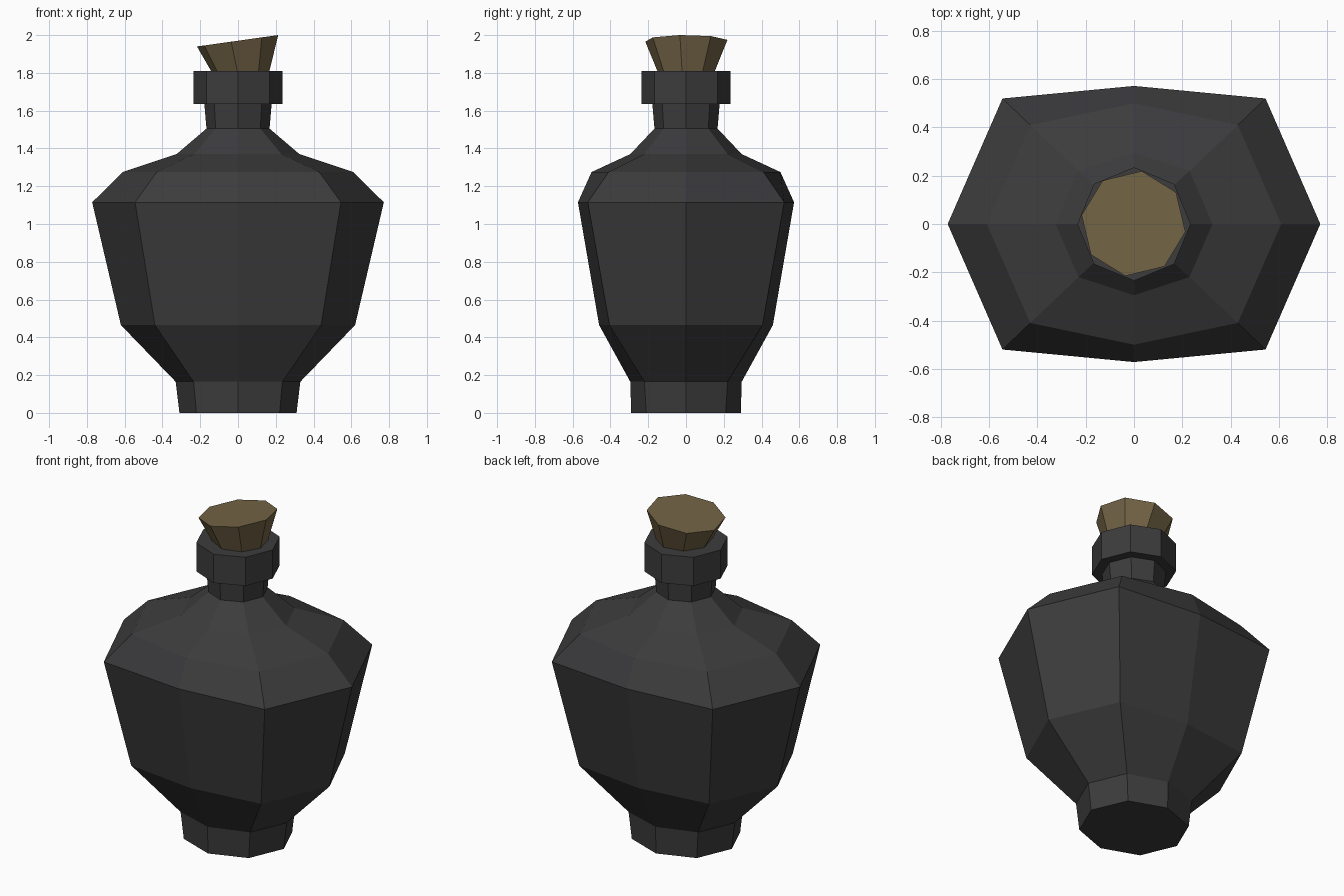
import bpy, bmesh
from math import cos, sin, radians, pi
from mathutils import Matrix, Vector

if "Cube" in bpy.data.objects:
    bpy.data.objects.remove(bpy.data.objects["Cube"])


def material(name, rgb):
    m = bpy.data.materials.new(name)
    m.diffuse_color = (*rgb, 1)
    m.use_nodes = True
    m.node_tree.nodes["Principled BSDF"].inputs["Base Color"].default_value = m.diffuse_color
    return m


def oval_ring(z, rx, ry, dx, dy):
    """Eight-sided ring: axis points at rx / ry, corners at (dx, dy)."""
    return [Vector(p) for p in (
        (rx, 0, z), (dx, dy, z), (0, ry, z), (-dx, dy, z),
        (-rx, 0, z), (-dx, -dy, z), (0, -ry, z), (dx, -dy, z))]


def round_ring(z, r, turn=0):
    return [Vector((r * cos(turn + i * pi / 4), r * sin(turn + i * pi / 4), z))
            for i in range(8)]


def loft(name, rings, mat):
    """Skin a stack of rings and cap both ends."""
    bm = bmesh.new()
    loops = [[bm.verts.new(p) for p in ring] for ring in rings]
    for a, b in zip(loops, loops[1:]):
        for i in range(8):
            j = (i + 1) % 8
            bm.faces.new((a[i], a[j], b[j], b[i]))
    bm.faces.new(loops[0][::-1])
    bm.faces.new(loops[-1])
    bmesh.ops.recalc_face_normals(bm, faces=bm.faces)
    mesh = bpy.data.meshes.new(name)
    bm.to_mesh(mesh)
    bm.free()
    mesh.materials.append(mat)
    obj = bpy.data.objects.new(name, mesh)
    bpy.context.collection.objects.link(obj)
    return obj


glass = material("dark_glass", (0.045, 0.045, 0.047))
cork_mat = material("cork", (0.17, 0.125, 0.06))

# Bottle: foot, flattened body and shoulder, round neck and stepped lip
body = [oval_ring(*p) for p in (
    (0.00, 0.31, 0.29, 0.22, 0.21),
    (0.165, 0.33, 0.295, 0.235, 0.22),
    (0.465, 0.62, 0.46, 0.44, 0.405),
    (1.115, 0.772, 0.572, 0.545, 0.52),
    (1.275, 0.61, 0.50, 0.43, 0.41),
    (1.37, 0.325, 0.295, 0.23, 0.22))]
neck = [round_ring(*p) for p in (
    (1.505, 0.167), (1.635, 0.178), (1.635, 0.235), (1.81, 0.235))]
loft("bottle", body + neck, glass)

# Cork: tapered plug, pushed in at a slight tilt
cork = loft("cork", [round_ring(-0.25, 0.118, radians(-9)),
                     round_ring(0, 0.22, radians(-9))], cork_mat)
cork.data.transform(Matrix.Translation((-0.002, 0.002, 1.97))
                    @ Matrix.Rotation(radians(-8), 4, 'Y'))
